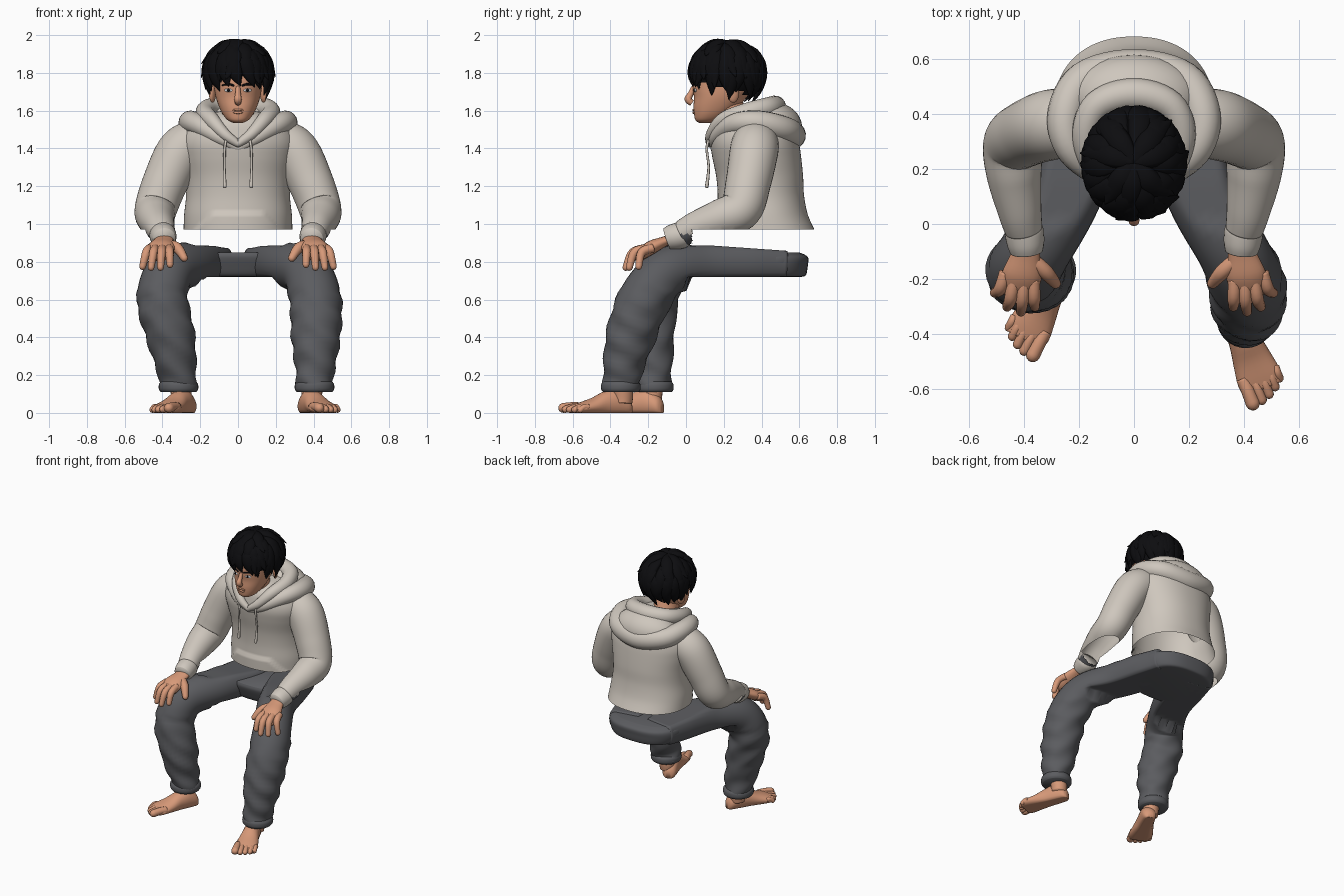
import bpy, bmesh, math, random
from mathutils import Vector as V, Matrix

if "Cube" in bpy.data.objects:
    bpy.data.objects.remove(bpy.data.objects["Cube"])

random.seed(4)

def material(name, r, g, b):
    m = bpy.data.materials.new(name)
    m.diffuse_color = (r, g, b, 1)
    m.use_nodes = True
    m.node_tree.nodes["Principled BSDF"].inputs["Base Color"].default_value = m.diffuse_color
    return m

SKIN = material("skin", .68, .32, .19)
CLOTH = material("cream cloth", .62, .57, .51)
PANTS = material("grey cloth", .105, .107, .116)
HAIR = material("black hair", .004, .004, .005)
WHITE = material("eye white", .7, .74, .78)

def finish(name, bm, *mats):
    bmesh.ops.recalc_face_normals(bm, faces=bm.faces)
    me = bpy.data.meshes.new(name)
    bm.to_mesh(me)
    bm.free()
    ob = bpy.data.objects.new(name, me)
    bpy.context.collection.objects.link(ob)
    for m in mats:
        me.materials.append(m)
    me.shade_smooth()
    return ob

def spline(rows, steps):
    """Catmull-Rom interpolation of rows of numbers."""
    p = [rows[0]] + list(rows) + [rows[-1]]
    out = []
    for i in range(1, len(p) - 2):
        for k in range(steps):
            t = k / steps
            out.append([.5 * (2*b + (c-a)*t + (2*a-5*b+4*c-d)*t*t + (3*b-a-3*c+d)*t**3)
                        for a, b, c, d in zip(*p[i-1:i+3])])
    return out + [list(rows[-1])]

def loft(rings, caps=(True, True), closed=False):
    bm = bmesh.new()
    vs = [[bm.verts.new(p) for p in r] for r in rings]
    n = len(vs[0])
    pairs = list(zip(vs, vs[1:])) + ([(vs[-1], vs[0])] if closed else [])
    for a, b in pairs:
        for i in range(n):
            bm.faces.new((a[i], a[(i+1) % n], b[(i+1) % n], b[i]))
    if not closed:
        if caps[0]: bm.faces.new(vs[0])
        if caps[1]: bm.faces.new(vs[-1])
    return bm

def tube(rows, n=16, steps=5, flat=1, up=None, tip=False, closed=False, caps=(True, True)):
    """Sweep along rows of (x, y, z, radius); flat squashes along the 'up' side."""
    s = spline(rows, steps)
    if closed:
        s = s[:-1]
    if tip:
        d = (V(s[-1][:3]) - V(s[-2][:3])).normalized()
        c, r = V(s[-1][:3]), s[-1][3]
        s += [[*(c + d*r*math.sin(a)), r*math.cos(a)] for a in (.5, 1.0, 1.4)]
    pts = [V(q[:3]) for q in s]
    m = len(pts)
    u = V(up or (1, 0, 0))
    rings = []
    for i, c in enumerate(pts):
        t = (pts[(i+1) % m] - pts[i-1]) if closed else (pts[min(i+1, m-1)] - pts[max(i-1, 0)])
        t.normalize()
        u = (u - t*u.dot(t)).normalized()
        w = t.cross(u)
        r = s[i][3]
        rings.append([c + u*r*flat*math.cos(k*math.tau/n) + w*r*math.sin(k*math.tau/n) for k in range(n)])
    return loft(rings, caps, closed)

def body(rows, n=48, steps=6, power=2.2, caps=(True, True)):
    """Stack of horizontal rounded rings given as (z, half width, y front, y back)."""
    f = lambda v: math.copysign(abs(v)**(2/power), v)
    rings = []
    for z, hw, yf, yb in spline(rows, steps):
        rings.append([V((hw*f(math.cos(k*math.tau/n)), (yf+yb)/2 + (yb-yf)/2*f(math.sin(k*math.tau/n)), z))
                      for k in range(n)])
    return loft(rings, caps)

def blob(c, r, rot=0, seg=20):
    bm = bmesh.new()
    bmesh.ops.create_uvsphere(bm, u_segments=seg, v_segments=seg//2, radius=1)
    bm.transform(Matrix.Translation(c) @ Matrix.Rotation(rot, 4, 'Z') @ Matrix.Diagonal((*r, 1)))
    return bm

# Head and neck
finish("head", body([(1.535, .025, .07, .13), (1.55, .055, .05, .18), (1.58, .08, .043, .23), (1.62, .1, .04, .28),
                     (1.67, .117, .042, .32), (1.72, .126, .036, .36), (1.78, .13, .036, .38), (1.85, .125, .06, .38),
                     (1.91, .09, .1, .34), (1.94, .03, .17, .27)]), SKIN)
finish("neck", tube([(0, .31, 1.42, .1), (0, .25, 1.54, .088), (0, .21, 1.65, .085)], 24), SKIN)
finish("nose", tube([(0, .04, 1.725, .012), (0, .025, 1.69, .015), (0, .012, 1.66, .02), (0, .032, 1.64, .016)], 12), SKIN)
finish("lower_lip", blob((0, .041, 1.59), (.026, .008, .007)), SKIN)
finish("upper_lip", blob((0, .04, 1.604), (.03, .007, .006)), SKIN)
for s, side in ((1, "right"), (-1, "left")):
    finish(side + "_ear", blob((s*.135, .25, 1.69), (.016, .032, .048), s*.35), SKIN)
    finish(side + "_eye", blob((s*.05, .048, 1.708), (.023, .006, .009), s*.25), WHITE)
    finish(side + "_iris", blob((s*.05, .044, 1.708), (.008, .005, .009), s*.25), HAIR)
    finish(side + "_eyebrow", tube([(s*.02, .036, 1.732, .005), (s*.05, .044, 1.74, .006), (s*.085, .062, 1.734, .003)], 8), HAIR)

# Hair: scalp cap plus overlapping pointed locks
HC, HR = V((0, .22, 1.8)), V((.168, .185, .165))
def scalp(a, p, k=1):
    d = V((math.sin(a)*math.sin(p), -math.cos(a)*math.sin(p), math.cos(p)))
    return HC + V(x*y*k for x, y in zip(d, HR))
def lowest(a):
    return 1.8 + .6*(1 - math.cos(a))/2

cap = blob(HC, HR, 0, 40)
low = []
for f in cap.faces:
    d = f.calc_center_median() - HC
    if math.acos(max(-1, min(1, d.z/HR.z))) > lowest(math.atan2(d.x, -d.y)):
        low.append(f)
bmesh.ops.delete(cap, geom=low, context='FACES')
finish("hair_cap", cap, HAIR)
for row, (start, count) in enumerate(((.0, 7), (.3, 11), (.55, 16), (.8, 20))):
    for i in range(count):
        a = (i + .5*(row % 2) + random.uniform(-.25, .25))*math.tau/count
        end = start + (lowest(a) + .15 - start)*(.55 + .15*row) + random.uniform(-.1, .12)
        sw = random.uniform(-.3, .3)
        rows = []
        for t, k, r in ((0, .98, .02), (.35, 1.03, .042), (.7, 1.05, .036), (1, random.uniform(1.08, 1.24), .002)):
            rows.append((*scalp(a + sw*t*t, start + (end-start)*t, k), r))
        finish("hair_lock", tube(rows, 8, 4, .5, scalp(a, (start+end)/2) - HC), HAIR)

# Hoodie body, open at the hem, with a raised front pocket
torso = body([(.97, .288, .165, .68), (1.05, .285, .165, .645), (1.15, .275, .168, .625), (1.25, .28, .16, .62),
              (1.35, .3, .14, .61), (1.42, .31, .13, .6), (1.48, .295, .135, .585), (1.54, .25, .15, .55),
              (1.58, .17, .19, .48), (1.6, .08, .23, .4)], 96, caps=(False, True))
for v in torso.verts:
    if v.co.y < .3 and v.co.z < 1.055 and abs(v.co.x) < .14 + (1.055 - v.co.z):
        v.co.y -= .014
finish("hoodie_body", torso, CLOTH)

# Hood: inner collar roll, outer fold and the bag hanging behind
def hood_roll(name, half):
    loop = half + [(-x, y, z, r) for x, y, z, r in half[-2:0:-1]] + [half[0]]
    finish(name, tube(loop, 16, 6, closed=True, up=(0, 0, 1)), CLOTH)
hood_roll("hood_collar", [(0, .125, 1.425, .02), (.07, .135, 1.475, .03), (.14, .2, 1.55, .042), (.175, .32, 1.59, .05),
                          (.13, .43, 1.615, .055), (0, .47, 1.62, .06)])
hood_roll("hood_fold", [(0, .15, 1.4, .02), (.1, .165, 1.46, .04), (.22, .26, 1.53, .055), (.25, .39, 1.535, .065),
                        (.18, .52, 1.5, .07), (0, .56, 1.47, .075)])
finish("hood_bag", blob((0, .46, 1.51), (.235, .155, .135), 0, 32), CLOTH)

for s, side in ((1, "right"), (-1, "left")):
    finish(side + "_drawstring", tube([(s*.06, .125, 1.46, .007), (s*.07, .11, 1.4, .007), (s*.072, .12, 1.3, .007),
                                       (s*.07, .11, 1.2, .01)], 8, tip=True), CLOTH)
    # Sleeve, cut open under the elbow, dark underneath near the cuff
    sl = tube([(s*.2, .37, 1.44, .12), (s*.3, .36, 1.385, .128), (s*.385, .33, 1.22, .12), (s*.435, .29, 1.08, .112),
               (s*.435, .18, 1.03, .1), (s*.415, .05, .985, .08), (s*.4, -.02, .95, .069)], 32, 8)
    back = [f for f in sl.faces if f.calc_center_median().y > .03]
    geom = back + list({e for f in back for e in f.edges}) + list({v for f in back for v in f.verts})
    bmesh.ops.bisect_plane(sl, geom=geom, plane_co=(0, 0, .972), plane_no=(0, 0, 1))
    bmesh.ops.delete(sl, geom=[f for f in sl.faces if f.calc_center_median().y > .03
                               and f.calc_center_median().z < .972], context='FACES')
    bmesh.ops.recalc_face_normals(sl, faces=sl.faces)
    for f in sl.faces:
        c = f.calc_center_median()
        f.material_index = int(c.y < .06 and c.z < .945 and f.normal.z < -.1)
    finish(side + "_sleeve", sl, CLOTH, PANTS)
    finish(side + "_cuff", tube([(s*.402, -.01, .948, .066), (s*.398, -.03, .94, .071), (s*.393, -.07, .93, .068),
                                 (s*.39, -.1, .92, .06)], 24), CLOTH)
    # Hand resting on the knee
    finish(side + "_palm", tube([(s*.39, -.08, .92, .05), (s*.395, -.12, .905, .055), (s*.405, -.18, .878, .072),
                                 (s*.415, -.225, .85, .068)], 20, 5, .5, (0, -.4, 1), tip=True), SKIN)
    for kx, tx, ty, tz in ((.365, .36, -.3, .785), (.4, .41, -.318, .77), (.435, .46, -.3, .77), (.465, .505, -.25, .775)):
        ky = -.2 if kx < .46 else -.175
        finish(side + "_finger", tube([(s*kx, ky, .872, .024), (s*(kx+tx)/2, (ky+ty)/2 - .022, .85, .023),
                                       (s*tx, ty, tz, .018)], 12, 5, tip=True), SKIN)
    finish(side + "_thumb", tube([(s*.37, -.13, .892, .028), (s*.32, -.175, .872, .028), (s*.285, -.215, .82, .02)],
                                 12, 5, tip=True), SKIN)

# Trousers: seat and two bent legs flattened where they rest
finish("trouser_seat", body([(.72, .22, .2, .61), (.73, .255, .165, .635), (.78, .28, .14, .645), (.825, .28, .125, .645),
                             (.85, .26, .13, .6)], power=2.6), PANTS)
LEGS = {
    "right": (1, [(.41, -.22, .6, .138), (.412, -.295, .4, .13), (.407, -.34, .2, .1), (.405, -.345, .125, .098)],
              (.35, -.29), .37, (.39, -.335)),
    "left": (-1, [(-.4, -.175, .6, .135), (-.355, -.19, .4, .128), (-.32, -.175, .2, .1), (-.315, -.17, .125, .096)],
             (-.25, -.125), -.47, (-.3, -.18)),
}
for side, (s, shin, heel, turn, ankle) in LEGS.items():
    leg = tube([(s*.14, .52, .79, .12), (s*.17, .35, .795, .14), (s*.25, .1, .785, .13), (s*.36, -.1, .745, .128)] + shin,
               32, 8)
    for v in leg.verts:
        x, y, z = v.co
        if y > 0:
            v.co.z = max(.72, min(z, .885 - .07*max(0, y - .15)))
        # soft creases behind the knee and above the hem
        if z < .66:
            v.co.x += .006*math.sin(45*z + 25*y)
            v.co.y += .006*math.sin(38*z + 30*x)
    finish(side + "_trouser_leg", leg, PANTS)
    hx, hy, hz, hr = shin[-1]
    finish(side + "_trouser_hem", tube([(hx, hy, .165, .095), (hx, hy, .15, .104), (hx, hy, .125, .104), (hx, hy, .11, .094)],
                                       32, 4), PANTS)
    # Bare foot: flat-soled sections from heel to ball, then toes
    place = Matrix.Translation((*heel, 0)) @ Matrix.Rotation(turn, 4, 'Z')
    rings = []
    for d, w, h in spline([(-.0, .02, .05), (.02, .045, .085), (.08, .055, .125), (.15, .06, .115), (.22, .072, .08),
                           (.29, .082, .055), (.33, .074, .04)], 4):
        rings.append([V((w*math.cos(k*math.tau/24), -d, max(0, h*(.42 + .58*math.sin(k*math.tau/24))))) for k in range(24)])
    foot = loft(rings)
    foot.transform(place)
    finish(side + "_foot", foot, SKIN)
    for i, (x, d, r) in enumerate(((-.055, .365, .026), (-.02, .365, .019), (.012, .355, .018), (.042, .338, .017), (.068, .315, .016))):
        toe = tube([(s*x, -.27, .03, r), (s*x, -.27 - (d-.27)*.5, .032, r*.95), (s*x, -d, r, r)], 12, 4, tip=True)
        toe.transform(place)
        finish(side + "_toe", toe, SKIN)
    finish(side + "_ankle", tube([(*ankle, .05, .05), (*ankle, .1, .055), (hx, hy, .2, .055)], 20), SKIN)
